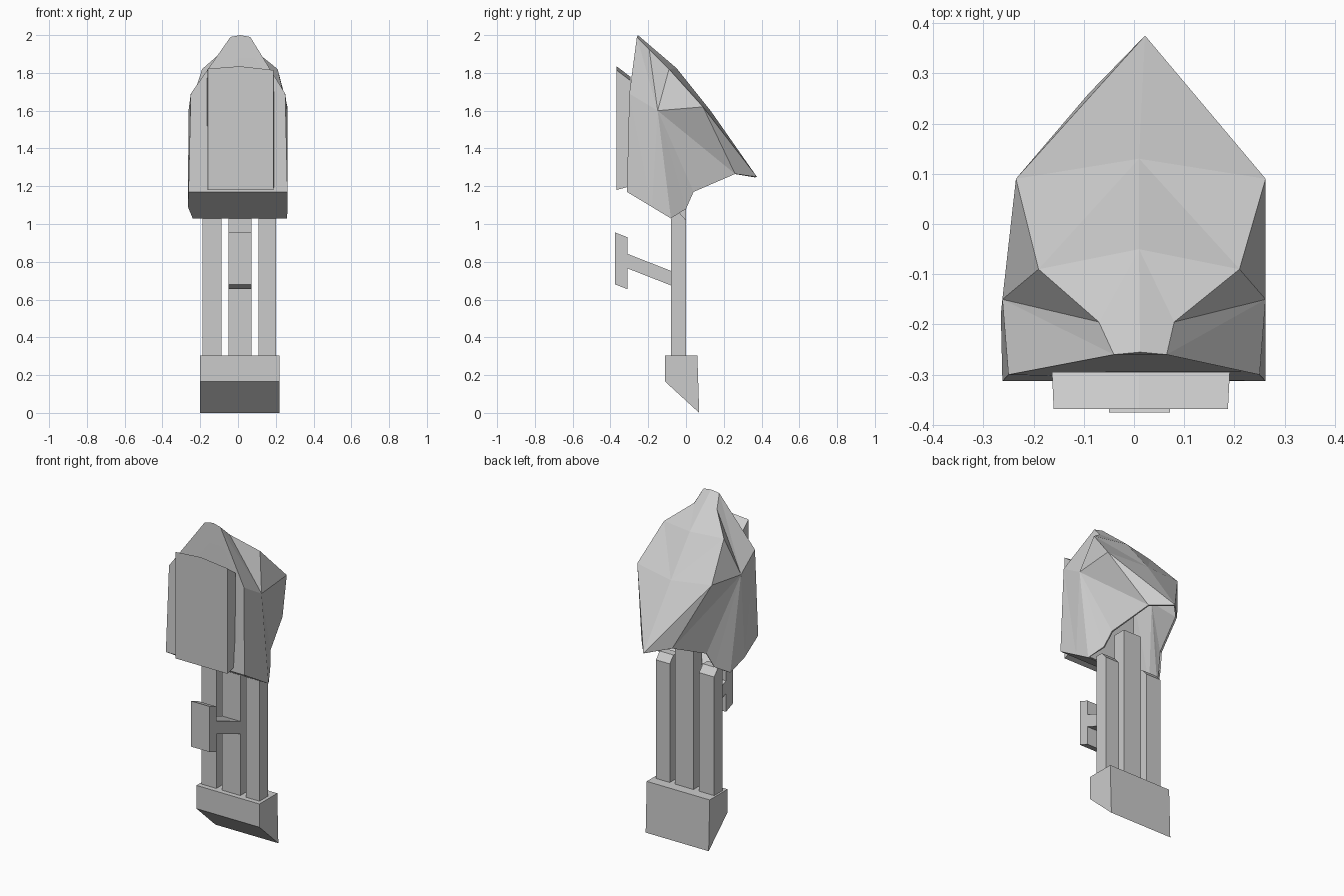
import bpy, bmesh
from mathutils import Vector

if "Cube" in bpy.data.objects:
    bpy.data.objects.remove(bpy.data.objects["Cube"])


def make(name, verts, faces):
    mesh = bpy.data.meshes.new(name)
    bm = bmesh.new()
    vs = [bm.verts.new(v) for v in verts]
    for f in faces:
        bm.faces.new([vs[i] for i in f])
    bmesh.ops.recalc_face_normals(bm, faces=bm.faces)
    bm.to_mesh(mesh)
    bm.free()
    ob = bpy.data.objects.new(name, mesh)
    bpy.context.collection.objects.link(ob)
    return ob


def prism(name, profile, x0, x1):
    """Extrude a (y, z) side profile from x0 to x1."""
    n = len(profile)
    verts = [(x, y, z) for x in (x0, x1) for y, z in profile]
    faces = [tuple(range(n)), tuple(range(n, 2 * n))]
    faces += [(i, (i + 1) % n, n + (i + 1) % n, n + i) for i in range(n)]
    return make(name, verts, faces)


# Wedge foot
prism("foot", [(-0.11, 0.305), (0.06, 0.305), (0.07, 0), (-0.11, 0.165)], -0.2, 0.22)

# Three uprights
side_post = [(-0.08, 0.3), (0, 0.3), (0, 1.02), (-0.035, 1.06), (-0.08, 1.06)]
prism("left_post", side_post, -0.188, -0.088)
prism("right_post", side_post, 0.108, 0.2)
prism("middle_post", [(-0.08, 0.3), (0, 0.3), (0, 1.24), (-0.08, 1.24)], -0.05, 0.072)

# T-shaped bracket on the middle upright
prism("bracket", [(-0.375, 0.955), (-0.31, 0.93), (-0.31, 0.842), (-0.08, 0.752),
                  (-0.08, 0.675), (-0.31, 0.765), (-0.31, 0.655), (-0.375, 0.68)],
      -0.05, 0.072)

# Faceted hood: points on each side as (left x, right x, y, z)
sides = {
    "A": (-0.04, 0.065, -0.26, 1.99),    # crown
    "F1": (-0.25, 0.25, -0.30, 1.69),    # front upper corner
    "F0": (-0.262, 0.262, -0.313, 1.17),  # front lower corner
    "S": (-0.262, 0.262, -0.15, 1.60),   # side ridge
    "P1": (-0.07, 0.08, -0.195, 1.925),  # back panel edge
    "P2": (-0.19, 0.21, -0.09, 1.82),
    "C": (-0.235, 0.262, 0.09, 1.62),
    "B1": (-0.09, 0.115, 0.26, 1.265),   # lower rim
    "B2": (-0.165, 0.19, 0.04, 1.17),
    "B3": (-0.19, 0.215, 0.0, 1.08),
    "B4": (-0.24, 0.26, -0.08, 1.03),
    "B5": (-0.265, 0.262, -0.18, 1.09),
}
middle = {"M0": (0.012, -0.255, 2.0), "M1": (0.01, -0.05, 1.825),
          "M2": (0.01, 0.13, 1.60), "T": (0.022, 0.375, 1.25)}
half_faces = ["M0 A P1 M1", "P1 P2 M1", "P2 C M2", "P2 M2 M1", "C T M2",
              "A F1 S", "A S P1", "P1 S P2", "P2 S C", "S C B1", "C T B1",
              "S B1 B2", "S B2 B3", "S B3 B4", "S B4 B5", "F1 F0 B5", "F1 B5 S"]
verts, index = [], {}
for key, co in middle.items():
    index[key, 0] = index[key, 1] = len(verts)
    verts.append(co)
for key, (xl, xr, y, z) in sides.items():
    for s, x in enumerate((xl, xr)):
        index[key, s] = len(verts)
        verts.append((x, y, z))
faces = [[index[k, s] for k in f.split()] for f in half_faces for s in (0, 1)]
# front wall and sloping floor
for ring in ("F0 F1 A", "F0 B5 B4"):
    loop = ring.split()
    left = [index[k, 0] for k in loop]
    right = [index[k, 1] for k in reversed(loop)]
    crown = [index["M0", 0]] if "A" in loop else []
    faces.append(left + crown + right)
hood = make("hood", verts, faces)

# Thin shell wall, growing inwards
shell = hood.modifiers.new("shell", 'SOLIDIFY')
shell.thickness = 0.01
shell.offset = -1

# Raised plate on the front of the hood
outline = [(-0.16, 1.18), (0.187, 1.18), (0.187, 1.815), (0.01, 1.835), (-0.16, 1.822)]
n = len(outline)
pv = [(x, -0.368, z) for x, z in outline]
pv += [(x * 1.02, -0.295, z + (0.02 if z < 1.5 else -0.055)) for x, z in outline]
make("front_plate", pv, [tuple(range(n)), tuple(range(n, 2 * n))] +
     [(i, (i + 1) % n, n + (i + 1) % n, n + i) for i in range(n)])
